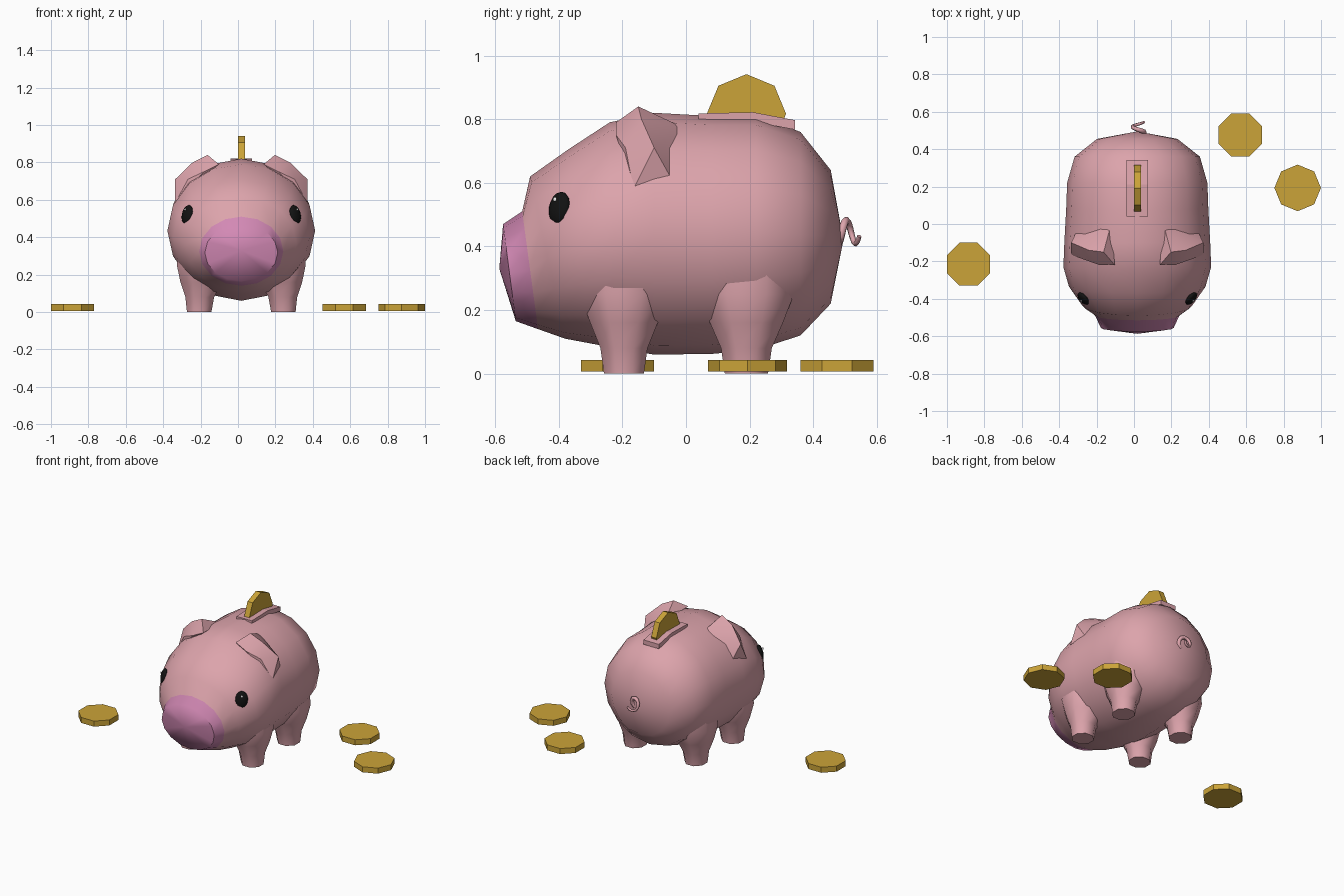
import bpy, bmesh, math
from mathutils import Vector, Matrix

if "Cube" in bpy.data.objects:
    bpy.data.objects.remove(bpy.data.objects["Cube"])

CX = 0.0175  # the pig's centre line


def material(name, rgb):
    m = bpy.data.materials.new(name)
    m.diffuse_color = (*rgb, 1)
    m.use_nodes = True
    m.node_tree.nodes["Principled BSDF"].inputs["Base Color"].default_value = m.diffuse_color
    return m


SKIN = material("pig pink", (0.72, 0.37, 0.41))
NOSE = material("snout pink", (0.65, 0.25, 0.46))
GOLD = material("coin gold", (0.60, 0.37, 0.04))
BLACK = material("eye black", (0.006, 0.006, 0.006))
WHITE = material("eye glint", (0.9, 0.9, 0.9))


def finish(name, bm, mats, angle=None):
    bmesh.ops.recalc_face_normals(bm, faces=bm.faces[:])
    me = bpy.data.meshes.new(name)
    bm.to_mesh(me)
    bm.free()
    ob = bpy.data.objects.new(name, me)
    bpy.context.collection.objects.link(ob)
    for m in mats:
        me.materials.append(m)
    if angle:
        bpy.ops.object.select_all(action='DESELECT')
        ob.select_set(True)
        bpy.context.view_layer.objects.active = ob
        bpy.ops.object.shade_smooth_by_angle(angle=math.radians(angle))
    return ob


def loft(rings, start=None, end=None):
    """Skin rings of points; the ends close to a tip point or a flat cap."""
    bm = bmesh.new()
    vs = [[bm.verts.new(p) for p in r] for r in rings]
    n = len(vs[0])
    for k, (a, b) in enumerate(zip(vs, vs[1:])):
        for i in range(n):
            j = (i + 1) % n
            bm.faces.new((a[i], a[j], b[j], b[i])).material_index = k
    for ring, tip in ((vs[0], start), (vs[-1], end)):
        if tip:
            t = bm.verts.new(tip)
            for i in range(n):
                bm.faces.new((ring[i], ring[(i + 1) % n], t))
        else:
            bm.faces.new(ring)
    return bm


# Body and snout: leaning ellipses (y top, z top, y bottom, z bottom, half width)
profile = [(-0.575, 0.47, -0.535, 0.165, 0.195), (-0.515, 0.51, -0.465, 0.14, 0.225),
           (-0.49, 0.62, -0.38, 0.11, 0.295), (-0.37, 0.705, -0.30, 0.095, 0.365),
           (-0.24, 0.79, -0.22, 0.08, 0.395), (-0.10, 0.82, -0.10, 0.06, 0.39),
           (0.08, 0.81, 0.08, 0.062, 0.38), (0.22, 0.81, 0.22, 0.075, 0.375),
           (0.36, 0.76, 0.36, 0.12, 0.335), (0.455, 0.64, 0.455, 0.22, 0.215)]
rings = []
for yt, zt, yb, zb, w in profile:
    ring = []
    for i in range(16):
        t = math.tau * i / 16
        s = math.sin(t)
        ring.append((CX + w * math.cos(t), (yt + yb) / 2 + s * (yt - yb) / 2,
                     (zt + zb) / 2 + s * (zt - zb) / 2))
    rings.append(ring)
bm = loft(rings, (CX, -0.587, 0.33), (CX, 0.495, 0.42))
for f in bm.faces:  # the first band and the front cap are the snout
    snout = f.calc_center_median().y < -0.46 and all(v.co.z < 0.52 for v in f.verts) \
        and f.material_index == 0 and all(abs(v.co.x - CX) < 0.23 for v in f.verts)
    f.material_index = 1 if snout else 0
finish("body", bm, [SKIN, NOSE], 55)

# Legs: eight-sided, flaring into the belly (z, radius, offset from centre line)
for side, sx in (("left", -1), ("right", 1)):
    for end, y, k in (("front", -0.195, 1.0), ("back", 0.19, 1.08)):
        rings = []
        for z, r, off in ((0, 0.068, 0.225), (0.08, 0.08, 0.222),
                          (0.16, 0.115, 0.215), (0.25, 0.15, 0.20), (0.36, 0.16, 0.18)):
            rings.append([(CX + sx * off + r * math.cos(math.tau * (i + .5) / 8) * 1.04,
                           y + r * k * math.sin(math.tau * (i + .5) / 8), z) for i in range(8)])
        bm = loft(rings)
        for f in bm.faces:
            f.material_index = 0
        finish(f"{end}_leg_{side}", bm, [SKIN], 50)

# Ears: folded flaps draping over the sides of the head
ear = [(0.12, -0.22, 0.79), (0.18, -0.15, 0.84), (0.26, -0.14, 0.80), (0.353, -0.10, 0.71),
       (0.355, -0.165, 0.58), (0.31, -0.175, 0.63), (0.285, -0.19, 0.71), (0.20, -0.22, 0.75),
       (0.14, 0.0, 0.77), (0.33, -0.05, 0.62)]
for side, sx in (("left", -1), ("right", 1)):
    bm = bmesh.new()
    pts = [bm.verts.new((CX + sx * x, y, z)) for x, y, z in ear]
    res = bmesh.ops.convex_hull(bm, input=pts)
    loose = [v for v in bm.verts if not v.link_faces]
    bmesh.ops.delete(bm, geom=loose, context='VERTS')
    finish(f"ear_{side}", bm, [SKIN], 30)

# Eyes with a small glint, turned to follow the cheeks
for side, sx in (("left", -1), ("right", 1)):
    normal = Vector((sx * 0.74, -0.64, 0.2)).normalized()
    turn = normal.to_track_quat('Z', 'Y').to_matrix().to_4x4()
    eye_at = Vector((CX + sx * 0.288, -0.398, 0.52))
    for name, at, size, mat in (
            ("eye", eye_at, (0.040, 0.053, 0.020), BLACK),
            ("eye_glint", eye_at + normal * 0.016 + Vector((0, -0.004, 0.025)),
             (0.007, 0.007, 0.004), WHITE)):
        bm = bmesh.new()
        bmesh.ops.create_uvsphere(bm, u_segments=16, v_segments=8, radius=1,
                                  matrix=Matrix.Translation(at) @ turn @ Matrix.Diagonal((*size, 1)))
        finish(f"{name}_{side}", bm, [mat], 60)

# Coin slot rim, bending with the back
rim = [[(CX - 0.057, y, z - 0.03), (CX + 0.057, y, z - 0.03), (CX + 0.057, y, z), (CX - 0.057, y, z)]
       for y, z in ((0.04, 0.818), (0.21, 0.822), (0.343, 0.797))]
bm = loft(rim)
for f in bm.faces:
    f.material_index = 0
finish("slot_rim", bm, [SKIN])


# Coins: octagonal discs
def coin(name, at, spin, depth, upright=False):
    bm = bmesh.new()
    rot = Matrix.Rotation(math.pi / 2, 4, 'Y') if upright else Matrix()
    bmesh.ops.create_cone(bm, cap_ends=True, segments=8, radius1=0.1245, radius2=0.1245, depth=depth,
                          matrix=Matrix.Translation(at) @ rot @ Matrix.Rotation(math.radians(spin), 4, 'Z'))
    finish(name, bm, [GOLD])


coin("coin_in_slot", (CX + 0.001, 0.19, 0.817), 0, 0.038, True)
coin("coin_left", (-0.885, -0.215, 0.025), 22.5, 0.037)
coin("coin_back", (0.568, 0.475, 0.025), 22.5, 0.037)
coin("coin_right", (0.875, 0.193, 0.025), 0, 0.037)

# Curly tail: a short tapering corkscrew
cu = bpy.data.curves.new("tail", 'CURVE')
cu.dimensions = '3D'
cu.bevel_depth = 0.014
cu.bevel_resolution = 1
cu.use_fill_caps = True
sp = cu.splines.new('POLY')
sp.points.add(12)
for i, p in enumerate(sp.points):
    t = i / 12
    a = math.radians(-90 + 430 * t)
    p.co = (CX + 0.006 + 0.032 * math.cos(a), 0.475 + 0.07 * t, 0.445 + 0.037 * math.sin(a), 1)
    p.radius = 1.1 - 0.6 * t
cu.materials.append(SKIN)
bpy.context.collection.objects.link(bpy.data.objects.new("tail", cu))
